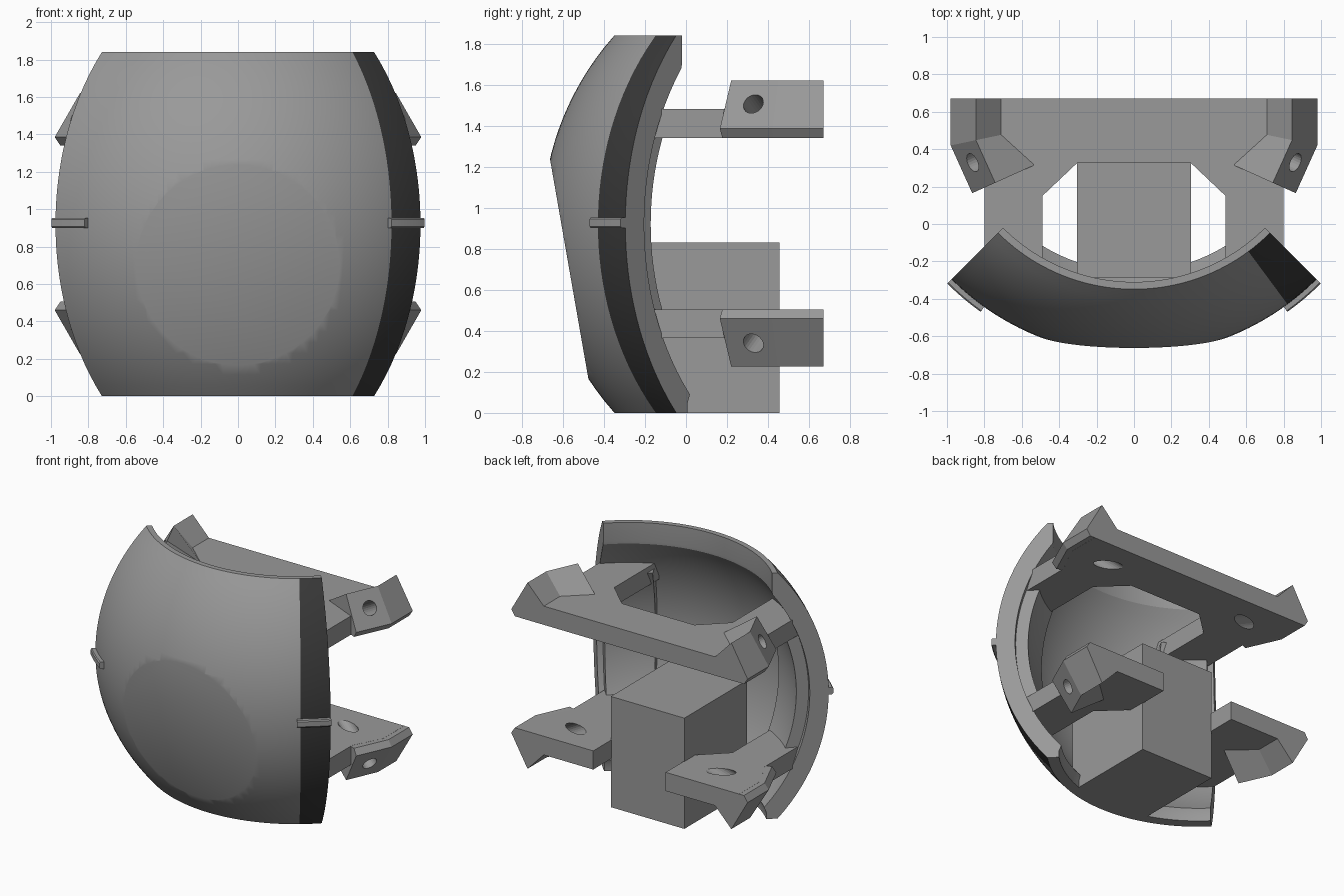
import bpy, bmesh, math
from mathutils import Vector

if "Cube" in bpy.data.objects:
    bpy.data.objects.remove(bpy.data.objects["Cube"])

CY, CZ, TOP = 0.68, 0.92, 1.84      # sphere centre and overall height
R_OUT, R_IN, STRIP = 1.38, 1.25, 36.5


def material(name, v):
    m = bpy.data.materials.new(name)
    m.diffuse_color = (v, v, v, 1)
    m.use_nodes = True
    m.node_tree.nodes["Principled BSDF"].inputs["Base Color"].default_value = m.diffuse_color
    return m


GREY = material("grey", 0.32)
DARK = material("dark grey", 0.04)


def finish(name, bm, smooth=False):
    bmesh.ops.recalc_face_normals(bm, faces=bm.faces[:])
    me = bpy.data.meshes.new(name)
    bm.to_mesh(me)
    bm.free()
    me.materials.append(GREY)
    me.materials.append(DARK)
    ob = bpy.data.objects.new(name, me)
    bpy.context.collection.objects.link(ob)
    if smooth:
        bpy.ops.object.select_all(action='DESELECT')
        ob.select_set(True)
        bpy.context.view_layer.objects.active = ob
        bpy.ops.object.shade_smooth_by_angle(angle=math.radians(25))
    return ob


def loft(rings):
    """Solid through matching closed rings of points."""
    bm = bmesh.new()
    vs = [[bm.verts.new(p) for p in r] for r in rings]
    n = len(rings[0])
    for a, b in zip(vs, vs[1:]):
        for i in range(n):
            j = (i + 1) % n
            bm.faces.new((a[i], a[j], b[j], b[i]))
    bm.faces.new(vs[0])
    bm.faces.new(vs[-1][::-1])
    return bm


def arc(radius, z0, z1, n):
    """Meridian points (distance from the axis, height)."""
    pts = []
    for i in range(n + 1):
        z = z0 + (z1 - z0) * i / n
        pts.append((math.sqrt(radius ** 2 - (z - CZ) ** 2), z))
    return pts


def sweep(profile, angles):
    """Turn a meridian profile around the sphere axis."""
    return loft([[(r * math.sin(math.radians(a)), CY - r * math.cos(math.radians(a)), z)
                  for r, z in profile] for a in angles])


# Curved front shell: outer sphere, thin top and bottom rims, inner sphere
profile = (arc(R_OUT, 0, TOP, 32) + [(0.99, TOP), (0.99, 1.70)]
           + arc(R_IN, 1.68, 0.09, 28) + [(0.95, 0.05), (0.95, 0)])
side = [STRIP + (45 - STRIP) * i / 4 for i in range(5)]
mid = [-STRIP + 2 * STRIP * i / 36 for i in range(37)]
bm = sweep(profile, [-a for a in side[:0:-1]] + mid + side[1:])

# Dark side strip on the outer surface
for f in bm.faces:
    c = f.calc_center_median() - Vector((0, CY, CZ))
    az = math.degrees(math.atan2(c.x, -c.y))
    if len(f.verts) == 4 and STRIP < az < 44.9 and c.length > R_OUT - 0.02 and abs(c.z) < 0.9199:
        f.material_index = 1

# Sloping flat round facet on the front
cut = bmesh.ops.bisect_plane(bm, geom=bm.verts[:] + bm.edges[:] + bm.faces[:],
                             plane_co=(0, -0.665, 1.25), plane_no=(0, -0.985, -0.172),
                             clear_outer=True)
edges = [e for e in cut['geom_cut'] if isinstance(e, bmesh.types.BMEdge)]
bmesh.ops.contextual_create(bm, geom=edges)
finish("front_shell", bm, True)

# Per side: raised rib across the strip, inner liner between the plates
for s, tag in ((1, "right"), (-1, "left")):
    rib = [(1.36, 0.90), (1.405, 0.90), (1.412, 0.908), (1.412, 0.945), (1.405, 0.953), (1.36, 0.953)]
    finish("side_rib_" + tag, sweep(rib, [s * (35.5 + 9.5 * i / 6) for i in range(7)]), True)
    liner = arc(1.27, 0.40, 1.44, 20) + arc(1.165, 1.44, 0.40, 20)
    finish("inner_liner_" + tag, sweep(liner, [s * (26 + 17 * i / 8) for i in range(9)]), True)


def drill(ob, cutters):
    for c in cutters:
        m = ob.modifiers.new("screw_hole", 'BOOLEAN')
        m.operation, m.object, m.solver = 'DIFFERENCE', c, 'EXACT'


def slab(name, outline, z0, z1):
    return finish(name, loft([[(x, y, z) for x, y in outline] for z in (z0, z1)]))


def ear(name, sx, fz):
    """Bent mounting ear; section given as (depth inward, height)."""
    straight = [(0, 1.385), (0.135, 1.62), (0.27, 1.48), (0.27, 1.345), (0.03, 1.34)]
    bent = [(0, 1.385), (0.135, 1.62), (0.37, 1.475), (0.37, 1.345), (0.03, 1.34)]
    stations = [((0.98, 0.67), (-1, 0), straight), ((0.98, 0.42), (-1, 0.21), straight),
                ((0.865, 0.165), (-0.91, 0.41), bent)]
    return finish(name, loft([[(sx * (o[0] + u * d[0]), o[1] + u * d[1], fz(z)) for u, z in sec]
                              for o, d, sec in stations]))


def hole_cutter(name, sx, fz):
    """Slanted screw hole square to the ear's outer face."""
    axis = Vector((-0.79, 0.355, -0.5)).normalized()
    start = Vector((0.87, 0.325, 1.51)) - axis * 0.25
    u = axis.orthogonal().normalized()
    v = axis.cross(u)
    rings = []
    for t in (0, 0.95):
        ring = []
        for i in range(24):
            a = math.tau * i / 24
            p = start + axis * t + 0.052 * (u * math.cos(a) + v * math.sin(a))
            ring.append((sx * p.x, p.y, fz(p.z)))
        rings.append(ring)
    ob = finish(name, loft(rings))
    ob.hide_render = True
    ob.hide_set(True)
    return ob


# Upper and lower mounting plates with ears, mirrored in height
arm = [(0.3, 0.33), (0.49, 0.15), (0.49, -0.38), (0.65, -0.30), (0.8, -0.19),
       (0.8, 0.21), (0.91, 0.42), (0.91, 0.67)]
for level, fz in (("upper", lambda z: z), ("lower", lambda z: 2 * CZ + 0.005 - z)):
    cutters = {}
    for s, tag in ((1, "right"), (-1, "left")):
        cutters[s] = hole_cutter(f"{level}_hole_cutter_{tag}", s, fz)
        drill(ear(f"{level}_ear_{tag}", s, fz), [cutters[s]])
    if level == "upper":
        outline = arm + [(-x, y) for x, y in arm[::-1]]
        drill(slab("upper_plate", outline, fz(1.34), fz(1.48)), cutters.values())
    else:
        for s, tag in ((1, "right"), (-1, "left")):
            outline = [(s * x, y) for x, y in arm + [(0.3, 0.67)]]
            drill(slab("lower_plate_" + tag, outline, fz(1.34), fz(1.48)), [cutters[s]])

# Central block standing between the lower plates
slab("centre_block", [(-0.305, -0.285), (0.305, -0.285), (0.305, 0.455), (-0.305, 0.455)], 0, 0.83)
